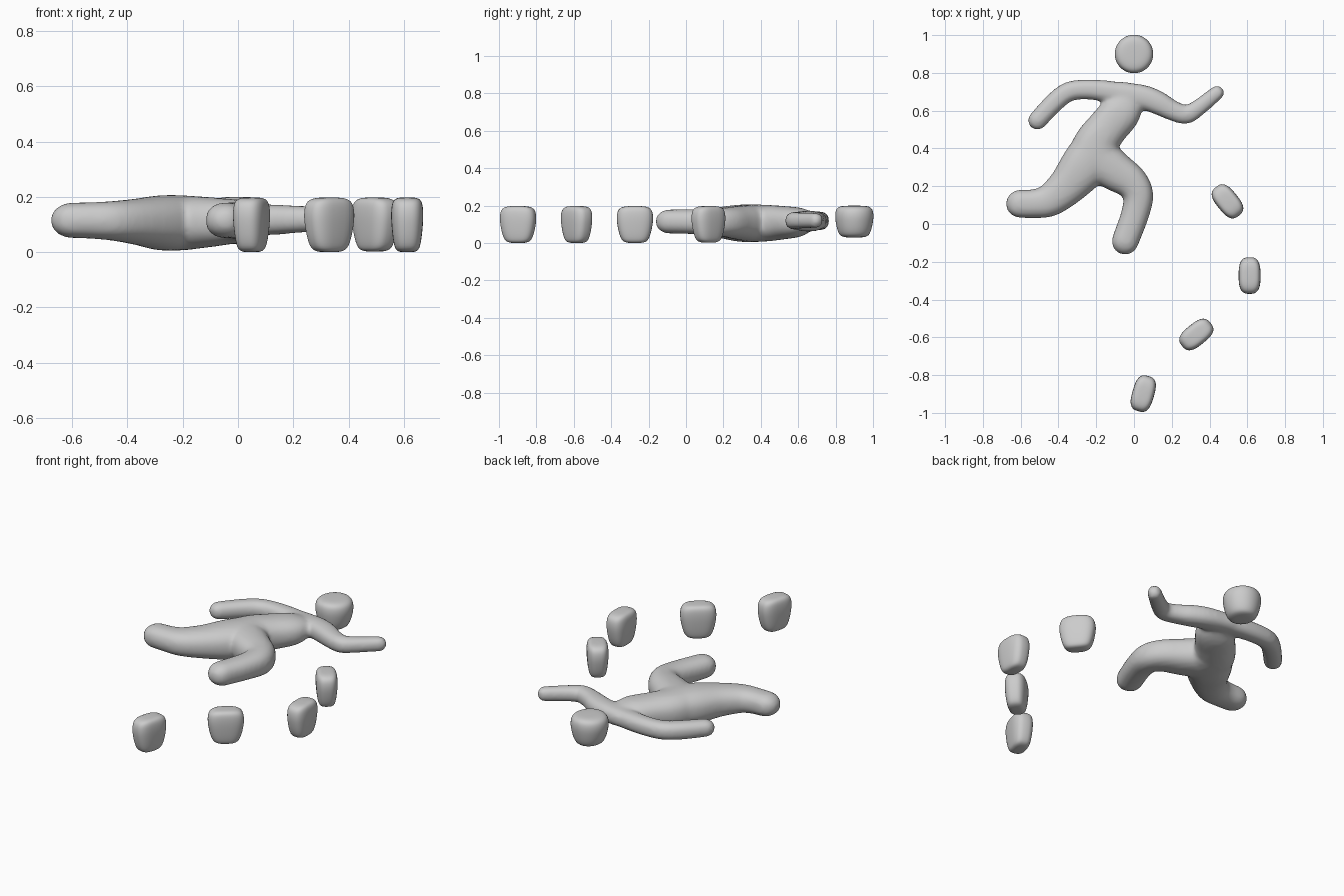
import bpy, bmesh, math
from mathutils import Vector

if "Cube" in bpy.data.objects:
    bpy.data.objects.remove(bpy.data.objects["Cube"])


def spow(v, p):
    return math.copysign(abs(v) ** p, v)


def loft(bm, rings):
    """Skin a list of closed rings and cap both ends."""
    vs = [[bm.verts.new(p) for p in r] for r in rings]
    n = len(vs[0])
    for a, b in zip(vs, vs[1:]):
        for i in range(n):
            bm.faces.new((a[i], a[(i + 1) % n], b[(i + 1) % n], b[i]))
    bm.faces.new(vs[0][::-1])
    bm.faces.new(vs[-1])


def finish(name, bm):
    bmesh.ops.recalc_face_normals(bm, faces=bm.faces[:])
    for f in bm.faces:
        f.smooth = True
    me = bpy.data.meshes.new(name)
    bm.to_mesh(me)
    bm.free()
    ob = bpy.data.objects.new(name, me)
    bpy.context.collection.objects.link(ob)
    return ob


def spline(pts, steps=6):
    """Catmull-Rom through (x, y, half width, half height) points."""
    pts = [Vector(p) for p in pts]
    q = [2 * pts[0] - pts[1]] + pts + [2 * pts[-1] - pts[-2]]
    out = []
    for i in range(1, len(q) - 2):
        a, b, c, d = q[i - 1:i + 3]
        for s in range(steps):
            t = s / steps
            out.append(0.5 * (2 * b + (c - a) * t + (2 * a - 5 * b + 4 * c - d) * t * t
                              + (3 * b - a - 3 * c + d) * t ** 3))
    return out + [pts[-1]]


def limb(bm, pts, n=28):
    """Rounded tube lying flat, with domed ends."""
    path = spline(pts)
    rings = []

    def ring(p, t, off, k):
        z = 0.12 - (p[3] - 0.045) * 0.25
        r = []
        for i in range(n):
            a = math.tau * i / n
            u = spow(math.cos(a), 0.85) * p[2] * k
            r.append((p[0] + t.x * off - t.y * u, p[1] + t.y * off + t.x * u,
                      z + spow(math.sin(a), 0.85) * p[3] * k))
        rings.append(r)

    angles = [math.radians(d) for d in (84, 65, 45, 22)]
    for i, p in enumerate(path):
        a, b = path[max(i - 1, 0)], path[min(i + 1, len(path) - 1)]
        t = Vector((b[0] - a[0], b[1] - a[1])).normalized()
        if i == 0:
            for g in angles:
                ring(p, t, -p[2] * math.sin(g), math.cos(g))
        ring(p, t, 0, 1)
        if i == len(path) - 1:
            for g in reversed(angles):
                ring(p, t, p[2] * math.sin(g), math.cos(g))
    loft(bm, rings)


# Running body: overlapping tubes fused and softened
bm = bmesh.new()
# trunk
limb(bm, [(-0.03, 0.67, .075, .05), (-0.065, 0.60, .105, .078), (-0.14, 0.51, .108, .09),
          (-0.2, 0.43, .115, .098), (-0.235, 0.35, .12, .1)])
# left arm and shoulder
limb(bm, [(-0.512, 0.548, .05, .047), (-0.42, 0.645, .052, .05), (-0.35, 0.698, .052, .05),
          (-0.27, 0.712, .052, .05), (-0.16, 0.705, .056, .05), (0.0, 0.675, .065, .05)])
# right arm
limb(bm, [(-0.08, 0.69, .065, .05), (0.05, 0.67, .065, .055), (0.13, 0.64, .062, .055),
          (0.2, 0.603, .054, .05), (0.275, 0.58, .05, .046), (0.34, 0.615, .044, .043),
          (0.44, 0.695, .038, .04)])
# trailing leg
limb(bm, [(-0.2, 0.40, .125, .1), (-0.27, 0.3, .125, .1), (-0.36, 0.195, .102, .084),
          (-0.45, 0.125, .087, .072), (-0.53, 0.108, .076, .066), (-0.604, 0.107, .074, .064)])
# leading leg
limb(bm, [(-0.2, 0.35, .12, .1), (-0.1, 0.28, .105, .09), (-0.015, 0.22, .09, .08),
          (0.022, 0.15, .08, .074), (0.005, 0.05, .074, .067), (-0.047, -0.092, .071, .064)])
body = finish("running_body", bm)
rm = body.modifiers.new("fuse", 'REMESH')
rm.mode = 'VOXEL'
rm.voxel_size = 0.011
rm.use_smooth_shade = True
sm = body.modifiers.new("soften", 'SMOOTH')
sm.factor = 0.5
sm.iterations = 10


def pebble(name, x, y, length, width, angle, z0, z1, plan):
    """Rounded stone, fuller toward the top."""
    prof = spline([(0, .08, 0), (.015, .45, 0), (.08, .7, 0), (.25, .86, 0), (.5, .97, 0),
                   (.7, 1, 0), (.86, .94, 0), (.95, .78, 0), (.99, .5, 0), (1, .08, 0)], 3)
    c, s = math.cos(math.radians(angle)), math.sin(math.radians(angle))
    rings = []
    for p in prof:
        z, k = p[0], p[1]
        r = []
        for i in range(40):
            a = math.tau * i / 40
            u = spow(math.cos(a), plan) * length * k
            v = spow(math.sin(a), plan) * width * k ** 0.8
            r.append((x + u * c - v * s, y + u * s + v * c, z0 + (z1 - z0) * z))
        rings.append(r)
    bm = bmesh.new()
    loft(bm, rings)
    return finish(name, bm)


# Head
pebble("head", 0, 0.9, 0.102, 0.102, 0, 0.03, 0.2, 1.0)

# Trail of stones
for i, (x, y, ang) in enumerate([(0.495, 0.12, 129), (0.612, -0.273, 90),
                                 (0.33, -0.585, 39), (0.049, -0.898, 74)]):
    pebble(f"trail_stone_{i + 1}", x, y, 0.097, 0.058, ang, 0.0 if i else 0.002, 0.198, 0.7)
